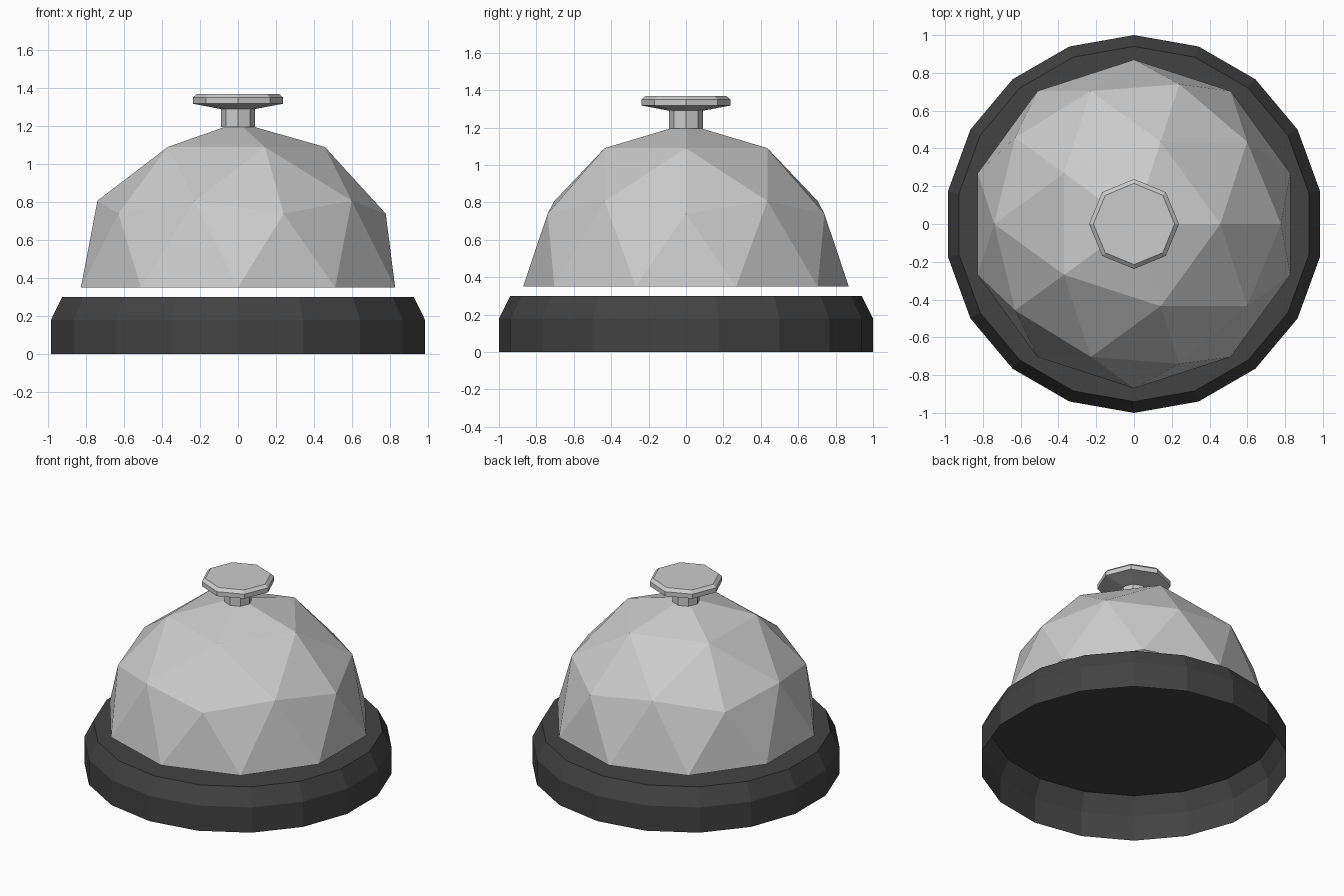
import bpy, bmesh, math

if "Cube" in bpy.data.objects:
    bpy.data.objects.remove(bpy.data.objects["Cube"])


def finish(bm, name, material=None):
    mesh = bpy.data.meshes.new(name)
    bm.to_mesh(mesh)
    bm.free()
    obj = bpy.data.objects.new(name, mesh)
    bpy.context.collection.objects.link(obj)
    if material:
        mesh.materials.append(material)
    return obj


def lathe(name, profile, sides, material=None):
    """Faceted turned part, open at the bottom and capped on top."""
    bm = bmesh.new()
    rings = []
    for r, z in profile:
        angles = [math.pi / 2 + 2 * math.pi * i / sides for i in range(sides)]
        rings.append([bm.verts.new((r * math.cos(a), r * math.sin(a), z)) for a in angles])
    for low, high in zip(rings, rings[1:]):
        for i in range(sides):
            j = (i + 1) % sides
            bm.faces.new((low[i], low[j], high[j], high[i]))
    bm.faces.new(rings[-1])
    return finish(bm, name, material)


dark = bpy.data.materials.new("dark_base")
dark.diffuse_color = (0.055, 0.055, 0.055, 1)
dark.use_nodes = True
dark.node_tree.nodes["Principled BSDF"].inputs["Base Color"].default_value = dark.diffuse_color

# Base: hollow chamfered foot
lathe("base", [(1.0, 0.0), (1.0, 0.18), (0.94, 0.30)], 18, dark)

# Bell: upper half of an icosphere, open below
RADIUS, BELL_Z = 0.87, 0.35
bm = bmesh.new()
bmesh.ops.create_icosphere(bm, subdivisions=2, radius=RADIUS)
lower = [v for v in bm.verts if v.co.z < -0.01]
bmesh.ops.delete(bm, geom=lower, context='VERTS')
bmesh.ops.translate(bm, verts=bm.verts, vec=(0, 0, BELL_Z))
finish(bm, "bell_dome")

# Push button: short stem flaring into a chamfered disc
lathe("push_button",
      [(0.09, 1.195), (0.09, 1.29), (0.238, 1.318), (0.238, 1.35), (0.215, 1.37)], 8)
